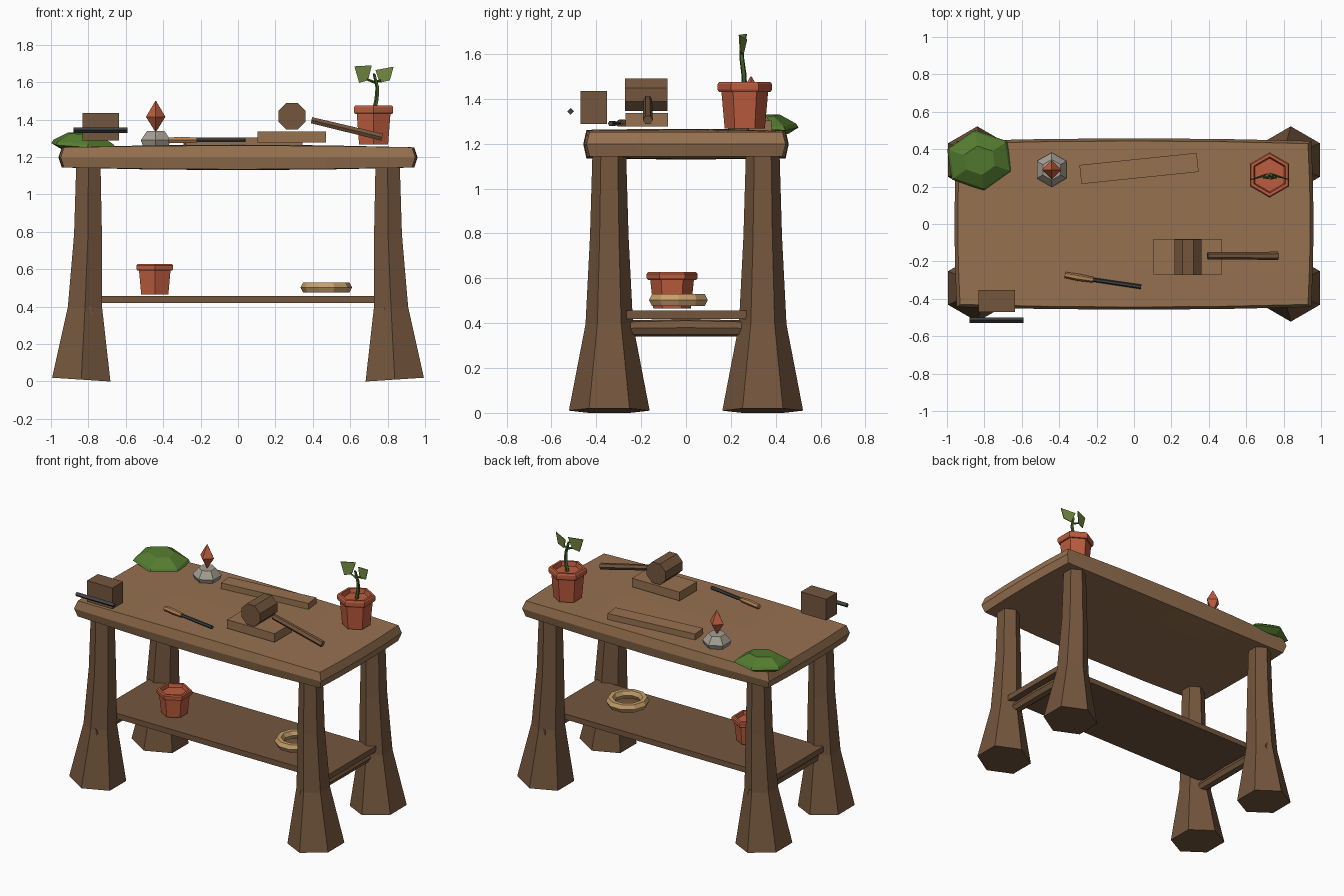
import bpy, bmesh, math
from mathutils import Vector, Matrix

if "Cube" in bpy.data.objects:
    bpy.data.objects.remove(bpy.data.objects["Cube"])


def material(name, r, g, b):
    lin = lambda c: ((c / 255 + 0.055) / 1.055) ** 2.4
    m = bpy.data.materials.new(name)
    m.diffuse_color = (lin(r), lin(g), lin(b), 1)
    m.use_nodes = True
    m.node_tree.nodes["Principled BSDF"].inputs["Base Color"].default_value = m.diffuse_color
    return m


TABLE = material("planed wood", 150, 113, 80)
DARK = material("dark wood", 116, 86, 61)
CLAY = material("terracotta", 188, 92, 62)
LEAF = material("leaf green", 112, 135, 62)
MOSS = material("moss green", 84, 124, 47)
STEM = material("stem green", 70, 98, 42)
STONE = material("grey stone", 165, 160, 148)
ROPE = material("rope tan", 198, 160, 106)
GRIP = material("handle wood", 178, 130, 84)
IRON = material("dark iron", 62, 65, 66)


def finish(name, bm, mat):
    bmesh.ops.recalc_face_normals(bm, faces=bm.faces)
    me = bpy.data.meshes.new(name)
    bm.to_mesh(me)
    bm.free()
    me.materials.append(mat)
    ob = bpy.data.objects.new(name, me)
    bpy.context.collection.objects.link(ob)
    return ob


def loft(name, rings, mat):
    """Skin a list of equal-length point rings and cap both ends."""
    bm = bmesh.new()
    vs = [[bm.verts.new(p) for p in ring] for ring in rings]
    n = len(vs[0])
    for a, b in zip(vs, vs[1:]):
        for i in range(n):
            j = (i + 1) % n
            bm.faces.new((a[i], a[j], b[j], b[i]))
    bm.faces.new(vs[0][::-1])
    bm.faces.new(vs[-1])
    return finish(name, bm, mat)


def lathe(name, centre, profile, mat, sides=6, start=90):
    """Turn (radius, z) pairs around a vertical axis."""
    angles = [math.radians(start + 360 * i / sides) for i in range(sides)]
    return loft(name, [[(centre[0] + r * math.cos(a), centre[1] + r * math.sin(a), z)
                        for a in angles] for r, z in profile], mat)


def rod(name, points, radii, mat, sides=6, start=0):
    """Bar through points with one radius per point."""
    pts = [Vector(p) for p in points]
    d = (pts[-1] - pts[0]).normalized()
    side = d.cross(Vector((0, 0, 1)) if abs(d.z) < 0.9 else Vector((0, 1, 0))).normalized()
    up = side.cross(d)
    angles = [math.radians(start + 360 * i / sides) for i in range(sides)]
    return loft(name, [[p + r * (math.cos(a) * side + math.sin(a) * up) for a in angles]
                       for p, r in zip(pts, radii)], mat)


def box(name, centre, size, mat, turn=0):
    bm = bmesh.new()
    bmesh.ops.create_cube(bm, size=1, matrix=Matrix.Translation(centre)
                          @ Matrix.Rotation(math.radians(turn), 4, 'Z')
                          @ Matrix.Diagonal((*size, 1)))
    return finish(name, bm, mat)


# Slightly swollen tabletop
bm = bmesh.new()
bmesh.ops.create_cube(bm, size=2)
bmesh.ops.subdivide_edges(bm, edges=bm.edges[:], cuts=3, use_grid_fill=True)
for v in bm.verts:
    u, s, w = v.co
    belly = 1 - abs(w)
    v.co = (u * (0.93 + 0.012 * (1 - s * s) + 0.018 * belly),
            s * (0.43 + 0.014 * (1 - u * u) + 0.014 * belly),
            1.198 + w * (0.054 + 0.014 * (1 - u * u) * (1 - 0.3 * s * s)))
finish("tabletop", bm, TABLE)

# Flared hexagonal legs with splayed feet
LEG = [(0.838, 0.01, 0.180, 0.065), (0.818, 0.395, 0.106, 0.03),
       (0.802, 0.786, 0.086, 0), (0.80, 1.16, 0.075, 0)]
for sx, xn in ((-1, "left"), (1, "right")):
    for sy, yn in ((-1, "front"), (1, "back")):
        rings = []
        for cx, z, r, tilt in LEG:
            ring = []
            for i in range(6):
                a = math.radians(90 + 60 * i)
                dx = r * math.cos(a)
                ring.append((sx * cx + dx, sy * 0.342 + r * math.sin(a), z + sx * tilt * dx))
            rings.append(ring)
        loft(f"{yn}_{xn}_leg", rings, DARK)
    # Round stretcher whose ends poke through the legs
    rod(f"{xn}_stretcher", [(sx * 0.81, -0.435, 0.375), (sx * 0.81, 0, 0.38),
                            (sx * 0.81, 0.435, 0.375)], [0.034, 0.04, 0.034], DARK, 7)

# Lower shelf
box("shelf", (0, 0.003, 0.438), (1.74, 0.535, 0.038), DARK)


# Clay pots with a thick rim and hollow mouth
def pot(name, x, y, z, h, r):
    lathe(name, (x, y), [(0.74 * r, z), (0.86 * r, z + 0.78 * h), (0.95 * r, z + 0.78 * h),
                         (r, z + 0.83 * h), (r, z + 0.95 * h), (0.94 * r, z + h),
                         (0.8 * r, z + h), (0.74 * r, z + 0.86 * h)], CLAY)


pot("shelf_pot", -0.445, -0.062, 0.465, 0.163, 0.113)
pot("plant_pot", 0.725, 0.262, 1.268, 0.208, 0.121)

# Sprout with two leaves
rod("plant_stem", [(0.725, 0.26, 1.43), (0.742, 0.258, 1.51), (0.746, 0.25, 1.57),
                   (0.728, 0.245, 1.645)], [0.014, 0.012, 0.011, 0.008], STEM, 5)
LEAVES = {"left_leaf": [(0.622, 0.235, 1.685), (0.715, 0.268, 1.69),
                        (0.695, 0.252, 1.61), (0.648, 0.24, 1.597)],
          "right_leaf": [(0.735, 0.268, 1.665), (0.832, 0.235, 1.683),
                         (0.812, 0.24, 1.61), (0.758, 0.252, 1.597)]}
for name, pts in LEAVES.items():
    loft(name, [pts, [(x, y + 0.005, z) for x, y, z in pts]], LEAF)
rod("leaf_stalks", [(0.69, 0.25, 1.615), (0.73, 0.247, 1.6), (0.765, 0.25, 1.61)],
    [0.006, 0.008, 0.006], STEM, 4)

# Mossy clump on the back corner
clump = lathe("moss_clump", (-0.826, 0.34),
              [(0.13, 1.237), (0.178, 1.262), (0.165, 1.28), (0.085, 1.325)], MOSS, 6, 30)
for v in clump.data.vertices:
    dx, dy = v.co.x + 0.826, v.co.y - 0.34
    a = math.radians(8)
    v.co.x = -0.826 + dx * math.cos(a) * 1.05 - dy * math.sin(a)
    v.co.y = 0.34 + dx * math.sin(a) + dy * math.cos(a) * 0.92
    v.co.z += 0.06 * dy - 0.05 * dx

# Stone base and crystal
lathe("stone_base", (-0.44, 0.29), [(0.078, 1.258), (0.092, 1.29), (0.055, 1.338)], STONE)
lathe("crystal", (-0.44, 0.29), [(0.002, 1.335), (0.052, 1.415), (0.002, 1.5)], CLAY, 4, 0)

# Boards on the tabletop
box("long_board", (0.027, 0.297, 1.283), (0.63, 0.102, 0.042), TABLE, 5.9)
box("mallet_block", (0.288, -0.175, 1.307), (0.365, 0.19, 0.06), TABLE)

# Mallet
rod("mallet_head", [(0.288, -0.272, 1.418), (0.288, -0.083, 1.418)], [0.078] * 2, DARK, 8, 22.5)
rod("mallet_handle", [(0.393, -0.17, 1.397), (0.77, -0.17, 1.306)], [0.019, 0.022], DARK, 6)

# Chisel
rod("chisel_handle", [(-0.37, -0.272, 1.29), (-0.30, -0.285, 1.292), (-0.22, -0.298, 1.29)],
    [0.016, 0.019, 0.015], GRIP, 6)
rod("chisel_blade", [(-0.225, -0.297, 1.29), (0.038, -0.336, 1.29)], [0.011, 0.012], IRON, 6)

# Small wooden block and square iron bar beside it
box("small_block", (-0.733, -0.411, 1.361), (0.195, 0.118, 0.147), DARK)
rod("iron_bar", [(-0.88, -0.514, 1.344), (-0.59, -0.514, 1.344)], [0.015] * 2, IRON, 4)

# Coil of rope on the shelf
bm = bmesh.new()
M, N = 10, 6
grid = [[bm.verts.new(((0.472 + (0.11 + 0.028 * math.cos(b)) * math.cos(a)),
                       (-0.034 + (0.11 + 0.028 * math.cos(b)) * math.sin(a)),
                       0.503 + 0.031 * math.sin(b)))
         for b in [math.tau * j / N for j in range(N)]]
        for a in [math.tau * i / M for i in range(M)]]
for i in range(M):
    for j in range(N):
        k, l = (i + 1) % M, (j + 1) % N
        bm.faces.new((grid[i][j], grid[k][j], grid[k][l], grid[i][l]))
finish("rope_coil", bm, ROPE)
